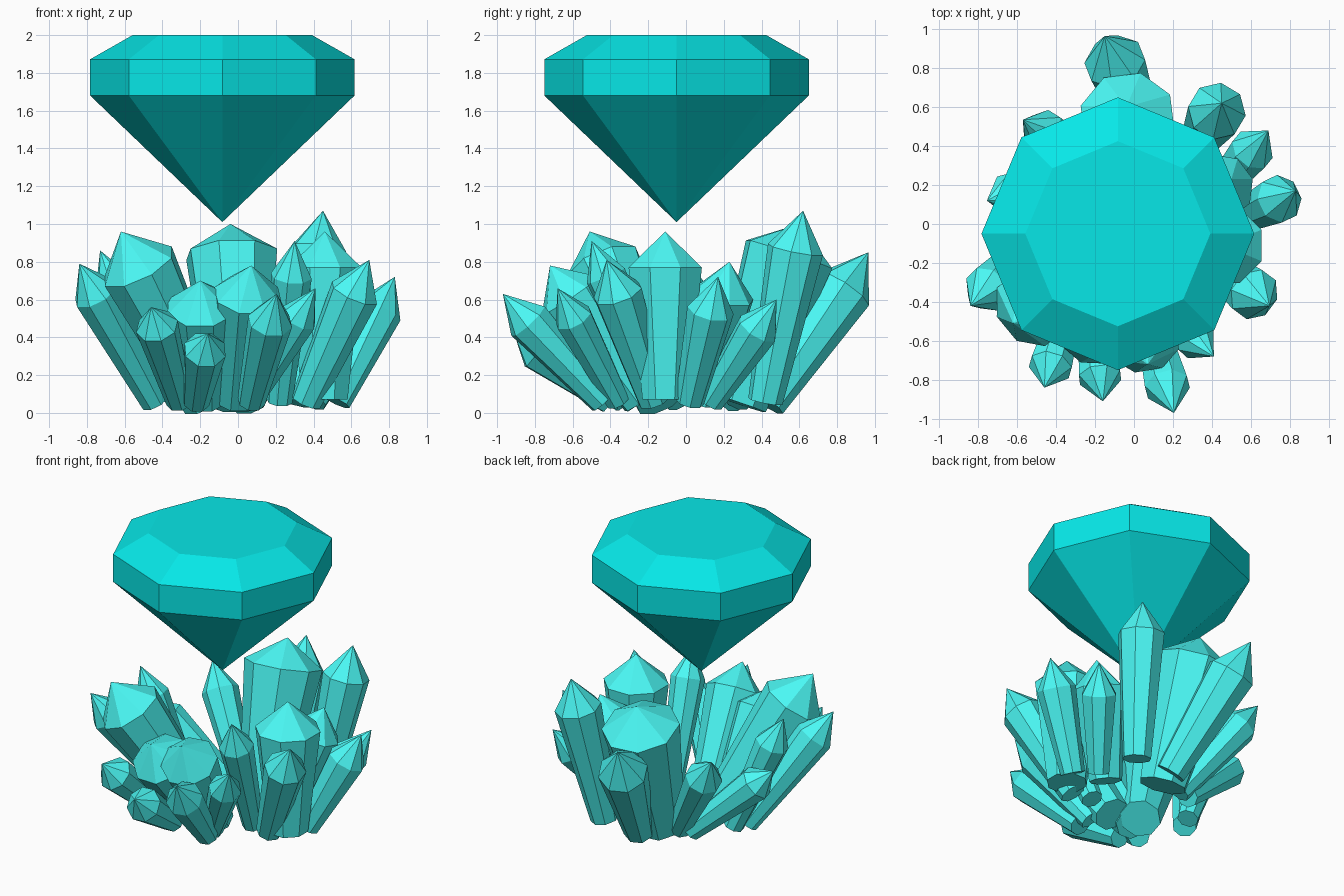
import bpy, bmesh, math
from mathutils import Vector

if "Cube" in bpy.data.objects:
    bpy.data.objects.remove(bpy.data.objects["Cube"])


def material(name, color):
    m = bpy.data.materials.new(name)
    m.diffuse_color = (*color, 1)
    m.use_nodes = True
    m.node_tree.nodes["Principled BSDF"].inputs["Base Color"].default_value = m.diffuse_color
    return m


def faceted(name, start, end, rings, mat, phase=0.0, sides=8):
    """Flat-faced solid: rings of (radius, distance) along start->end; radius 0 is a point."""
    start, axis = Vector(start), Vector(end) - Vector(start)
    rot = axis.to_track_quat('Z', 'Y')
    bm = bmesh.new()
    loops = []
    for r, h in rings:
        n = sides if r else 1
        loops.append([bm.verts.new(start + rot @ Vector((
            r * math.cos(phase + math.tau * i / n),
            r * math.sin(phase + math.tau * i / n), h))) for i in range(n)])
    for a, b in zip(loops, loops[1:]):
        for i in range(sides):
            j = (i + 1) % sides
            if len(a) == 1:
                bm.faces.new((a[0], b[j], b[i]))
            elif len(b) == 1:
                bm.faces.new((a[i], a[j], b[0]))
            else:
                bm.faces.new((a[i], a[j], b[j], b[i]))
    for ring in (loops[0], loops[-1]):
        if len(ring) > 1:
            bm.faces.new(ring)
    bmesh.ops.recalc_face_normals(bm, faces=bm.faces[:])
    me = bpy.data.meshes.new(name)
    bm.to_mesh(me)
    bm.free()
    me.materials.append(mat)
    ob = bpy.data.objects.new(name, me)
    bpy.context.collection.objects.link(ob)
    return ob


def crystal(name, tip, base, radius, point, mat):
    """Prism that widens upward to a shoulder, then a pyramid point."""
    length = (Vector(tip) - Vector(base)).length
    faceted(name, base, tip,
            [(radius * 0.62, 0), (radius, length - point), (0, length)],
            mat, math.pi / 8)


gem_mat = material("gem_teal", (0.002, 0.80, 0.80))
crystal_mat = material("crystal_cyan", (0.07, 0.95, 0.92))

# Floating cut gem: point, girdle, crown, table
cx, cy = -0.083, -0.05
faceted("cut_gem", (cx, cy, 0), (cx, cy, 1),
        [(0, 1.01), (0.70, 1.68), (0.70, 1.872), (0.475, 2.0)], gem_mat)

# Thick crystals: tip x y z, base x y z, shoulder radius, point length
thick = [
    (-0.62, -0.51, 0.96, -0.17, -0.14, 0.06, 0.21, 0.22),
    (-0.04, 0.60, 1.00, 0.00, 0.28, 0.05, 0.25, 0.17),
    (0.46, -0.11, 0.96, 0.46, -0.11, 0.07, 0.21, 0.19),
    (0.07, -0.72, 0.78, -0.01, -0.23, 0.07, 0.185, 0.19),
    (-0.20, -0.67, 0.70, -0.18, -0.22, 0.07, 0.19, 0.17),
    (0.50, 0.23, 0.80, 0.30, 0.08, 0.06, 0.17, 0.19),
    (0.45, 0.62, 1.07, 0.33, 0.42, 0.06, 0.15, 0.21),
    (-0.15, 0.965, 0.85, 0.06, 0.43, 0.05, 0.16, 0.24),
]
for i, (x, y, z, bx, by, bz, r, p) in enumerate(thick):
    crystal(f"thick_crystal_{i + 1}", (x, y, z), (bx, by, bz), r, p, crystal_mat)

# Slim outer crystals: tip x y z, base x y, shoulder radius
slim = [
    (-0.84, -0.42, 0.79, -0.44, -0.03, 0.125),
    (-0.73, -0.03, 0.86, -0.40, 0.05, 0.11),
    (-0.755, 0.12, 0.56, -0.22, 0.26, 0.115),
    (-0.57, 0.535, 0.73, -0.14, 0.27, 0.12),
    (0.69, 0.48, 0.60, 0.40, 0.13, 0.115),
    (0.83, 0.17, 0.72, 0.52, 0.02, 0.125),
    (0.695, -0.42, 0.81, 0.36, -0.17, 0.135),
    (0.30, -0.50, 0.91, 0.22, -0.15, 0.11),
    (0.41, -0.68, 0.66, 0.06, -0.36, 0.105),
    (0.205, -0.97, 0.63, 0.07, -0.44, 0.12),
    (-0.46, -0.84, 0.56, -0.31, -0.32, 0.115),
    (-0.16, -0.91, 0.42, -0.22, -0.40, 0.115),
]
for i, (x, y, z, bx, by, r) in enumerate(slim):
    crystal(f"slim_crystal_{i + 1}", (x, y, z), (bx, by, 0.06), r,
            0.15 if z < 0.6 else 0.2, crystal_mat)
